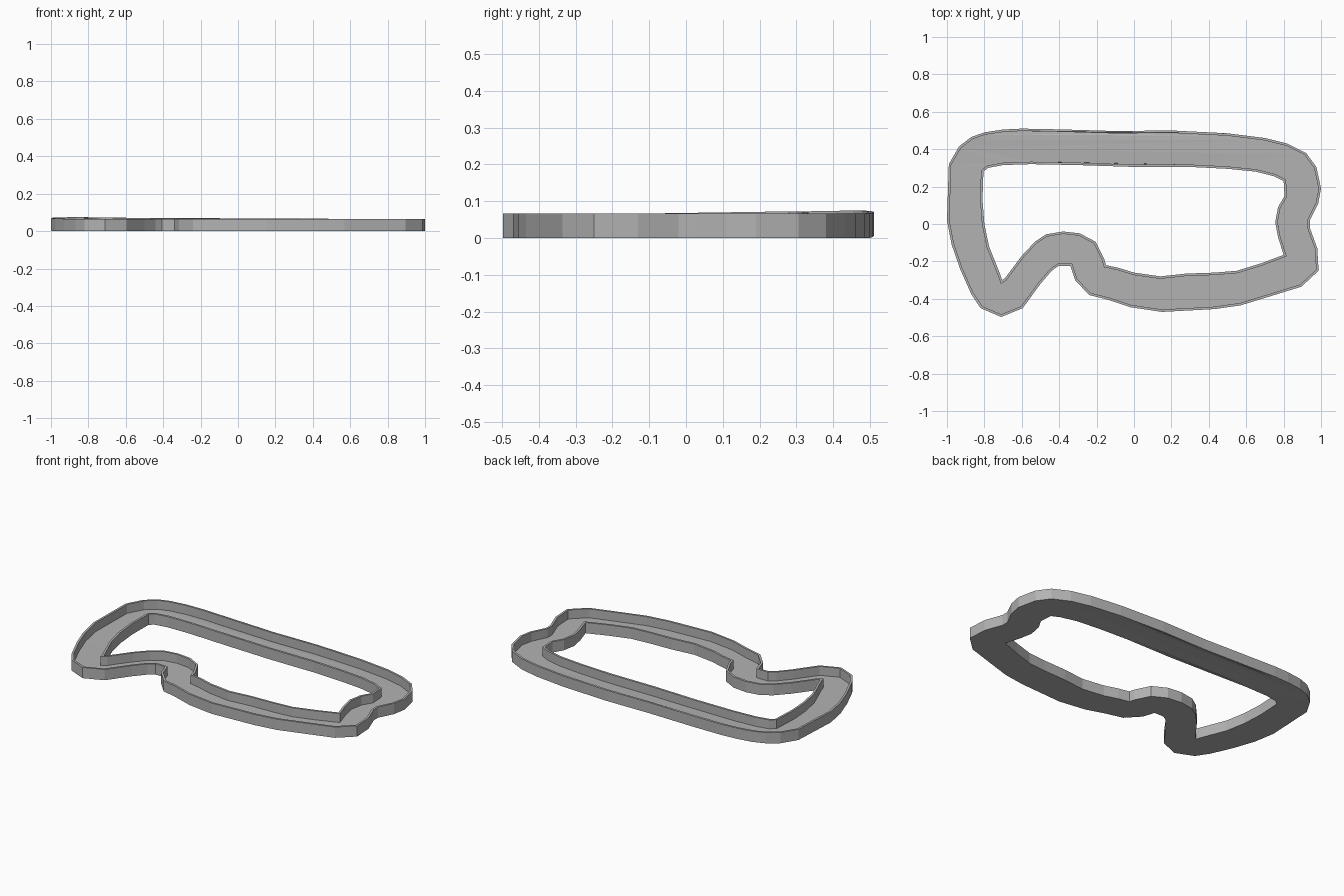
import bpy
import bmesh
from mathutils import Vector

cube = bpy.data.objects.get("Cube")
if cube:
    bpy.data.objects.remove(cube, do_unlink=True)

WALL = 0.013      # wall thickness
FLOOR = 0.011     # floor thickness
HEIGHT = 0.066    # wall height

grey = bpy.data.materials.new("light_grey")
grey.use_nodes = True
grey.diffuse_color = (0.45, 0.45, 0.45, 1)
grey.node_tree.nodes["Principled BSDF"].inputs["Base Color"].default_value = (0.45, 0.45, 0.45, 1)

# Outlines, in hundredths of a unit, running clockwise
OUTER = [(-100, 2), (-99, 32), (-93.5, 41.5), (-87, 46.5), (-80, 49), (-70, 50.5),
         (-60, 51), (-40, 50.6), (-10, 49.7), (20, 50), (50, 48.5), (70, 46),
         (82, 43), (92, 38), (97.5, 30.5), (100, 19), (98.5, 11), (94, 2),
         (94, -2), (98, -13), (98.7, -25), (89.5, -33.5), (75, -38), (57, -43.5),
         (43, -45.5), (15, -47), (-2, -44.5), (-14, -40.5), (-24, -38),
         (-31.5, -30), (-34, -22.5), (-40.5, -22.5), (-44, -25), (-50, -32),
         (-59.5, -45), (-71, -49.7), (-82, -45), (-87, -37.5), (-93, -24), (-97.5, -11)]
HOLE = [(-80.5, 28), (-78, 30), (-70, 31.5), (-55, 32), (-30, 31.5), (0, 30.5),
        (30, 30.5), (50, 29.5), (65, 28), (75, 25.5), (80, 23), (80.5, 15),
        (77, 9), (75.5, 1), (77, -7), (80, -16.5), (68, -21), (55, -25),
        (43, -26), (28, -26.5), (14, -28), (0, -26), (-8, -23.5), (-15, -22),
        (-16, -18.5), (-20.5, -9.5), (-29, -5), (-38, -4), (-47, -5.5), (-53, -9.5),
        (-60, -17), (-69, -29), (-70.5, -30), (-71.5, -27), (-77.5, -12), (-80, 0), (-81, 13)]


def outline(points):
    return [Vector((x, y)) / 100 for x, y in points]


def offset(loop, distance):
    """Move a clockwise loop inward (positive) or outward (negative)."""
    result = []
    for i, p in enumerate(loop):
        a = (p - loop[i - 1]).normalized()
        b = (loop[(i + 1) % len(loop)] - p).normalized()
        normal_a, normal_b = Vector((a.y, -a.x)), Vector((b.y, -b.x))
        mid = (normal_a + normal_b).normalized()
        result.append(p + mid * distance / max(mid.dot(normal_a), 0.5))
    return result


def ring(name, outside, inside, height):
    """Extrude the band between two loops into a solid ring."""
    curve = bpy.data.curves.new(name + "_profile", "CURVE")
    curve.dimensions = "2D"
    curve.fill_mode = "BOTH"
    curve.extrude = height / 2
    for loop in (outside, inside):
        spline = curve.splines.new("POLY")
        spline.points.add(len(loop) - 1)
        for point, p in zip(spline.points, loop):
            point.co = (p.x, p.y, 0, 1)
        spline.use_cyclic_u = True
    helper = bpy.data.objects.new(name + "_helper", curve)
    bpy.context.collection.objects.link(helper)
    graph = bpy.context.evaluated_depsgraph_get()
    mesh = bpy.data.meshes.new_from_object(helper.evaluated_get(graph))
    bpy.data.objects.remove(helper, do_unlink=True)
    bpy.data.curves.remove(curve)

    bm = bmesh.new()
    bm.from_mesh(mesh)
    bmesh.ops.remove_doubles(bm, verts=bm.verts, dist=0.0001)
    bmesh.ops.recalc_face_normals(bm, faces=bm.faces)
    corner = Vector((-0.86, 0.46))
    for v in bm.verts:
        # One back corner curls up very slightly
        reach = max(0, 1 - (v.co.xy - corner).length / 0.6)
        v.co.z += height / 2 + 0.009 * reach
    for face in bm.faces:
        face.smooth = False
        face.material_index = 0
    bm.to_mesh(mesh)
    bm.free()
    mesh.name = name
    mesh.materials.clear()
    mesh.materials.append(grey)
    bpy.context.collection.objects.link(bpy.data.objects.new(name, mesh))


outer, hole = outline(OUTER), outline(HOLE)
outer_inset = offset(outer, WALL)
hole_outset = offset(hole, -WALL)

# Channel frame: flat floor between an outer and an inner upright wall
ring("outer_wall", outer, outer_inset, HEIGHT)
ring("inner_wall", hole_outset, hole, HEIGHT)
ring("channel_floor", outer_inset, hole_outset, FLOOR)
